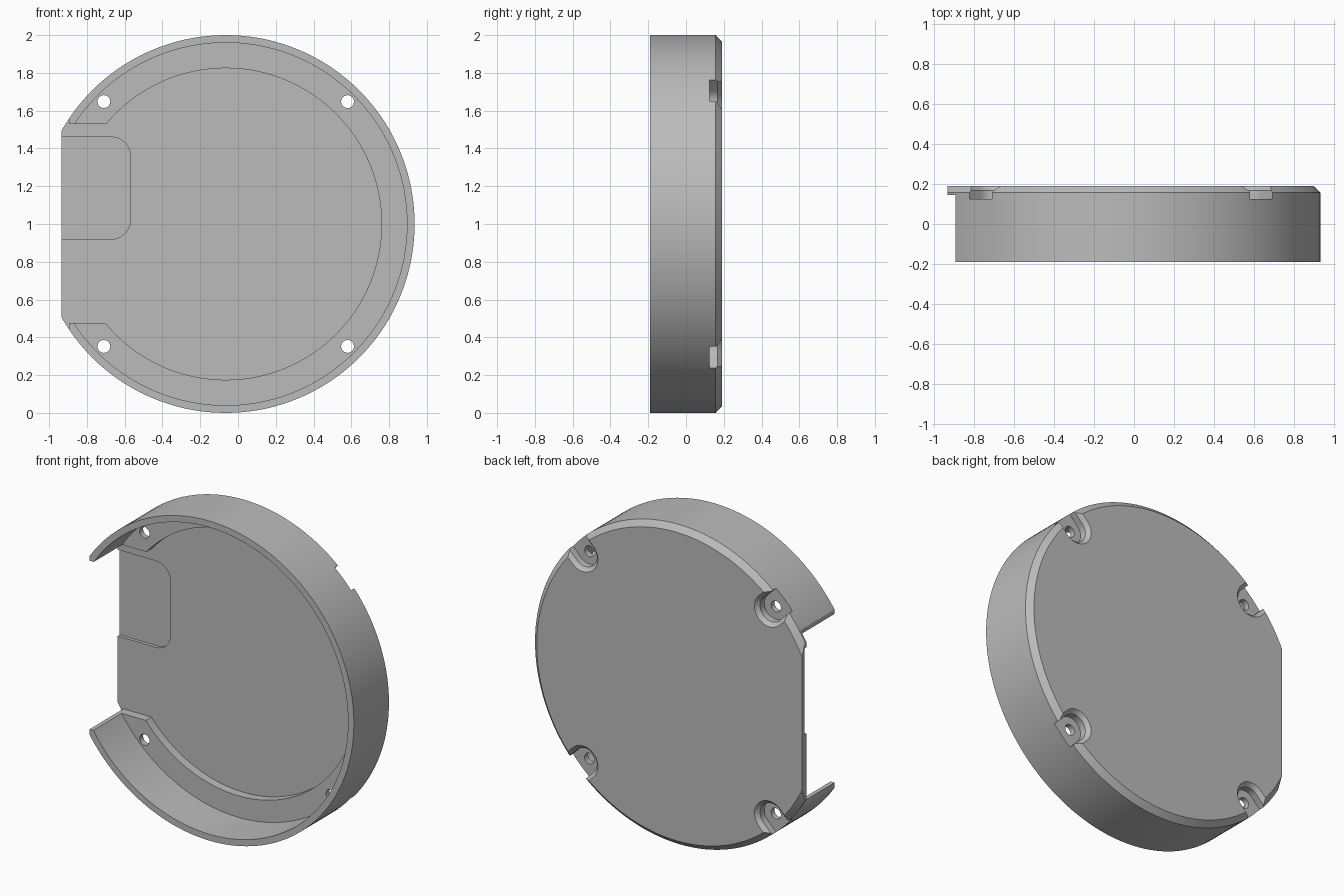
import bpy, bmesh
from math import cos, sin, pi, atan2

CX, CZ = -0.065, 1.0          # axis of the round cover
BACK, FRONT = 0.19, -0.19
FLOOR, LEDGE = 0.145, 0.09    # inner floor and raised ledge depths
CHORD = -0.935                # flat side

cube = bpy.data.objects.get("Cube")
if cube:
    bpy.data.objects.remove(cube)

grey = bpy.data.materials.new("plain grey")
grey.use_nodes = True
grey.diffuse_color = (0.5, 0.5, 0.5, 1)
grey.node_tree.nodes["Principled BSDF"].inputs["Base Color"].default_value = (0.5, 0.5, 0.5, 1)


def loft(name, rings):
    """Closed solid through rings of (x, z) outlines given as (y, outline)."""
    bm = bmesh.new()
    loops = [[bm.verts.new((x, y, z)) for x, z in pts] for y, pts in rings]
    n = len(loops[0])
    for a, b in zip(loops, loops[1:]):
        for i in range(n):
            j = (i + 1) % n
            bm.faces.new((a[i], a[j], b[j], b[i]))
    bm.faces.new(loops[0])
    bm.faces.new(loops[-1][::-1])
    bmesh.ops.recalc_face_normals(bm, faces=bm.faces)
    mesh = bpy.data.meshes.new(name)
    bm.to_mesh(mesh)
    bm.free()
    ob = bpy.data.objects.new(name, mesh)
    bpy.context.collection.objects.link(ob)
    mesh.materials.append(grey)
    return ob


def arc(x, z, r, start, end, n):
    return [(x + r * cos(start + (end - start) * i / n),
             z + r * sin(start + (end - start) * i / n)) for i in range(n + 1)]


def circle(x, z, r, n):
    return arc(x, z, r, 0, 2 * pi, n)[:-1]


def box(name, x0, x1, y0, y1, z0, z1):
    pts = [(x0, z0), (x1, z0), (x1, z1), (x0, z1)]
    return loft(name, [(y0, pts), (y1, pts)])


def slot(x, z, r, direction):
    """Half circle round a screw, running straight out past the rim."""
    pts = arc(x, z, r, direction + pi / 2, direction + 3 * pi / 2, 24)
    dx, dz = 0.3 * cos(direction), 0.3 * sin(direction)
    return pts + [(pts[-1][0] + dx, pts[-1][1] + dz), (pts[0][0] + dx, pts[0][1] + dz)]


# Round cover: chamfered back, thin wall, ledge and floor
profile = [(0.965, BACK), (1.0, 0.157), (1.0, FRONT), (0.96, FRONT),
           (0.96, LEDGE), (0.825, LEDGE), (0.825, FLOOR)]
cover = loft("round_cover", [(y, circle(CX, CZ, r, 144)) for r, y in profile])

# Flat side and the opening through wall and ledge
cutters = [
    box("flat_side_cutter", -2, CHORD, -1, 1, -1, 3),
    box("wall_end_cutter", -2, -0.895, -1, FLOOR, -1, 3),
    box("opening_cutter", -2, -0.6, -1, FLOOR, 0.475, 1.53),
]

# Shallow rounded pocket in the floor beside the opening
pocket = ([(-1.2, 0.92)] + arc(-0.67, 1.02, 0.1, -pi / 2, 0, 12)
          + arc(-0.67, 1.36, 0.1, 0, pi / 2, 12) + [(-1.2, 1.46)])
cutters.append(loft("pocket_cutter", [(0.0, pocket), (0.166, pocket)]))

# Screw holes with flared recesses open to the rim
for sx in (-1, 1):
    for sz in (-1, 1):
        x, z = CX + sx * 0.645, CZ + sz * 0.648
        out = atan2(sz, sx)
        hole = circle(x, z, 0.034, 32)
        cutters.append(loft("screw_hole_cutter", [(0.0, hole), (0.3, hole)]))
        cutters.append(loft("screw_recess_cutter", [
            (y, slot(x, z, r, out)) for y, r in ((0.125, 0.08), (0.167, 0.08), (0.2, 0.113))]))

bpy.ops.object.select_all(action='DESELECT')
bpy.context.view_layer.objects.active = cover
cover.select_set(True)
for cutter in cutters:
    mod = cover.modifiers.new("cut", 'BOOLEAN')
    mod.operation, mod.solver, mod.object = 'DIFFERENCE', 'EXACT', cutter
    bpy.ops.object.modifier_apply(modifier=mod.name)
    bpy.data.objects.remove(cutter)
bpy.ops.object.shade_smooth_by_angle(angle=pi / 6)
